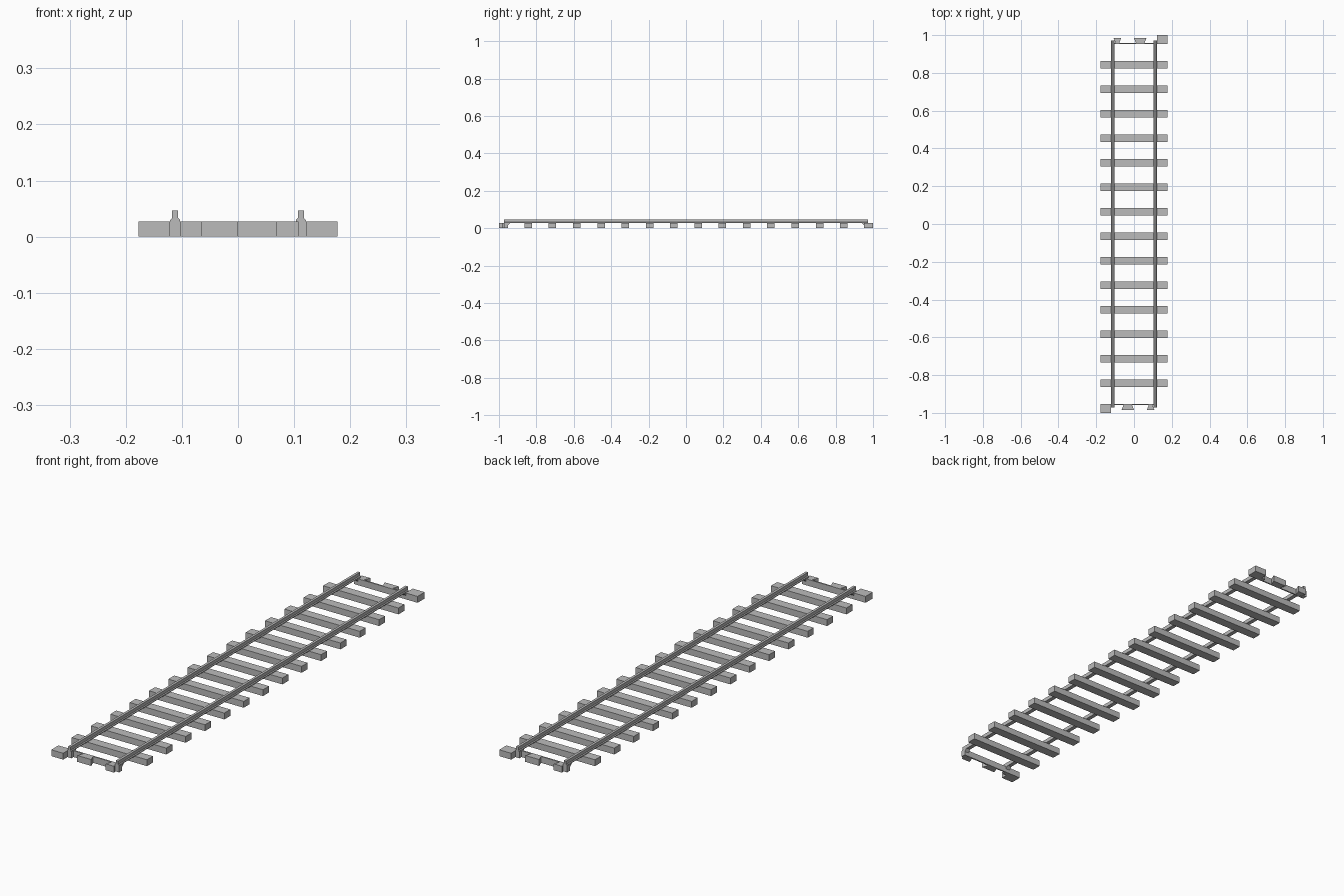
import bpy
import bmesh
from math import pi
from mathutils import Matrix

cube = bpy.data.objects.get("Cube")
if cube:
    bpy.data.objects.remove(cube, do_unlink=True)

grey = bpy.data.materials.new("plain grey")
grey.use_nodes = True
colour = (0.5, 0.5, 0.5, 1)
grey.diffuse_color = colour
grey.node_tree.nodes["Principled BSDF"].inputs["Base Color"].default_value = colour

SLEEPER_H = 0.027
RAIL_X = 0.112
RAIL_END = 0.972


def prism(name, outline, axis, start, end, turn=0):
    """Extrude a 2D outline along an axis: y takes (x, z), z takes (x, y), x takes (y, z)."""
    place = {"x": lambda a, b, t: (t, a, b),
             "y": lambda a, b, t: (a, t, b),
             "z": lambda a, b, t: (a, b, t)}[axis]
    bm = bmesh.new()
    face = bm.faces.new([bm.verts.new(place(a, b, start)) for a, b in outline])
    grown = bmesh.ops.extrude_face_region(bm, geom=[face])["geom"]
    step = place(0, 0, end - start)
    bmesh.ops.translate(bm, vec=step, verts=[g for g in grown if isinstance(g, bmesh.types.BMVert)])
    bmesh.ops.recalc_face_normals(bm, faces=bm.faces)
    bm.transform(Matrix.Rotation(turn, 4, "Z"))
    mesh = bpy.data.meshes.new(name)
    bm.to_mesh(mesh)
    bm.free()
    mesh.materials.append(grey)
    obj = bpy.data.objects.new(name, mesh)
    bpy.context.collection.objects.link(obj)
    return obj


def block(name, x0, x1, y0, y1, turn=0):
    return prism(name, [(x0, y0), (x1, y0), (x1, y1), (x0, y1)], "z", 0, SLEEPER_H, turn)


# Sleepers
for i in range(14):
    y = (i - 6.5) * 0.1298
    block(f"sleeper_{i + 1}", -0.177, 0.177, y - 0.02, y + 0.02)

# Rails: wide foot, sloped shoulder, narrow head
half = [(0.0088, SLEEPER_H), (0.0088, 0.030), (0.0054, 0.033), (0.0054, 0.0465)]
section = half + [(-x, z) for x, z in reversed(half)]
for side, x in (("right", -RAIL_X), ("left", RAIL_X)):
    prism(f"{side}_rail", [(x + a, z) for a, z in section], "y", -RAIL_END, RAIL_END)

# Matching connectors at both ends, one turned half way round
for end, turn in (("back", 0), ("front", pi)):
    block(f"{end}_corner_block", 0.121, 0.177, 0.952, 1.0, turn)
    block(f"{end}_cross_bar", -RAIL_X, 0.125, 0.952, 0.958, turn)

    # Dovetail keys flare outwards
    for name, x0, x1, slant in (("middle", 0.0, 0.066, 0.01), ("side", -0.108, -0.068, 0.01)):
        prism(f"{end}_{name}_key",
              [(x0 + slant, 0.958), (x1 - slant, 0.958), (x1, 0.985), (x0, 0.985)],
              "z", 0, SLEEPER_H, turn)

    # Brackets under the rail ends
    bracket = [(RAIL_END, SLEEPER_H), (RAIL_END, 0), (0.952, 0), (0.952, 0.016), (0.94, SLEEPER_H)]
    for side in (-1, 1):
        x = side * RAIL_X
        prism(f"{end}_bracket_{'a' if side < 0 else 'b'}", bracket, "x", x - 0.01, x + 0.01, turn)
